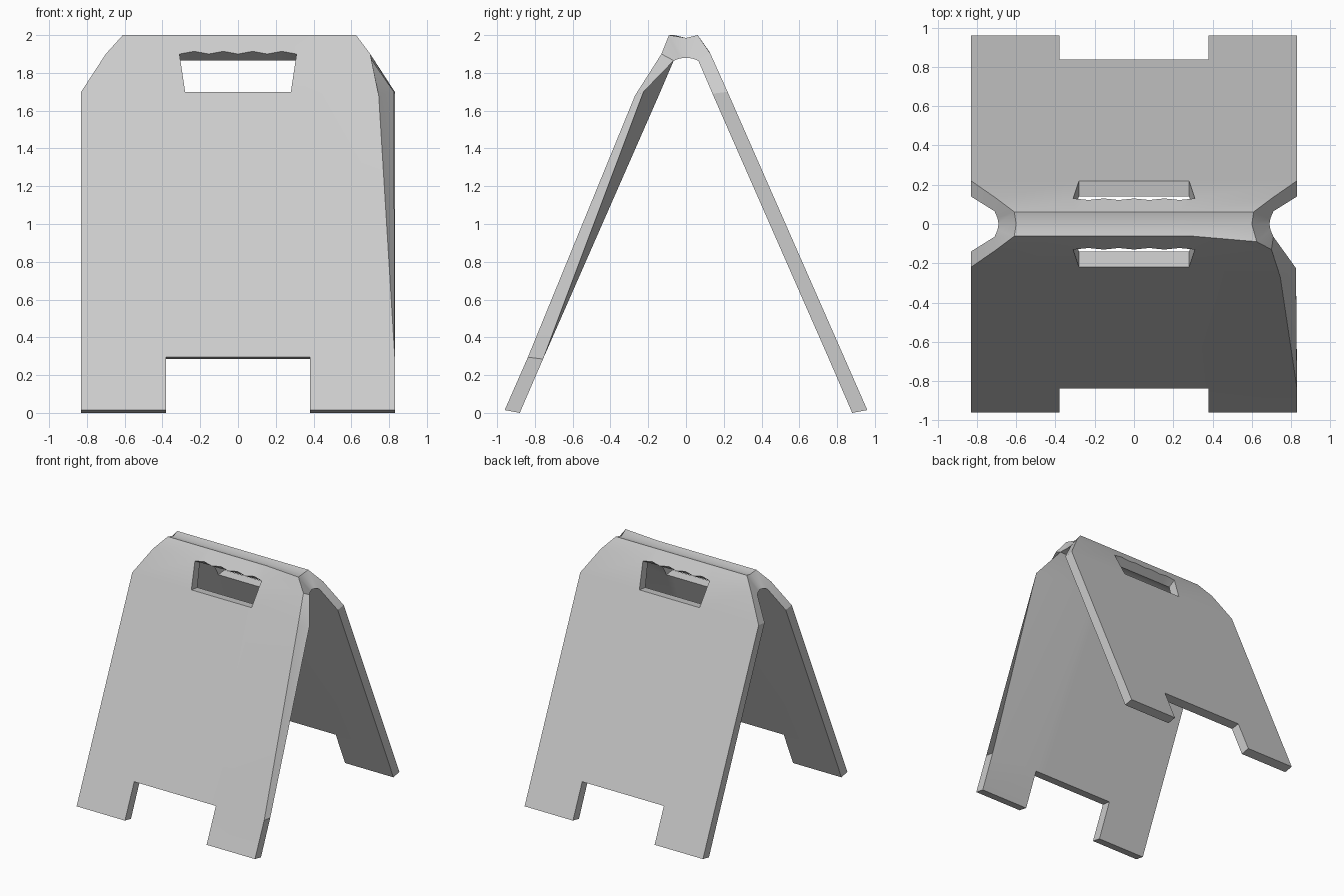
import bpy
import bmesh
from math import radians

cube = bpy.data.objects.get("Cube")
if cube:
    bpy.data.objects.remove(cube, do_unlink=True)

grey = bpy.data.materials.new("light_grey_plastic")
grey.use_nodes = True
grey.diffuse_color = (0.6, 0.6, 0.6, 1)
grey.node_tree.nodes["Principled BSDF"].inputs["Base Color"].default_value = (0.6, 0.6, 0.6, 1)

# Cross-section of one leaf, foot to ridge:
# outer (y, z), inner (y, z), outer and inner edge x, half width of the opening
LEAF = [
    ((0.96, 0.015), (0.88, 0.0), 0.83, 0.83, 0.38),
    ((0.837, 0.295), (0.757, 0.285), 0.83, 0.83, 0.38),
    ((0.22, 1.70), (0.14, 1.69), 0.83, 0.83, 0.28),
    ((0.13, 1.90), (0.065, 1.865), 0.70, 0.71, 0.31),
    ((0.062, 2.0), (0.03, 1.877), 0.61, 0.695, 0.30),
]
RIDGE = ((0, 1.985), (0, 1.88), 0.60, 0.69, 0.30)
STEPS = 8          # columns across the opening
FOOT, HANDLE = 0, 2


def flip(row):
    (oy, oz), (iy, iz), *rest = row
    return ((-oy, oz), (-iy, iz), *rest)


rows = [flip(r) for r in LEAF] + [RIDGE] + LEAF[::-1]
last = len(rows) - 1
bm = bmesh.new()
outer, inner = [], []

# Lay out both skins row by row over the ridge
for r, (out_yz, in_yz, out_x, in_x, half) in enumerate(rows):
    middle = [half * (2 * i / STEPS - 1) for i in range(STEPS + 1)]
    outer.append([bm.verts.new((x, *out_yz)) for x in [-out_x, *middle, out_x]])
    inner.append([bm.verts.new((x, *in_yz)) for x in [-in_x, *middle, in_x]])
    # Finger-grip ripple along the top of each handle
    if min(r, last - r) == HANDLE + 1:
        for v in outer[r][2:-2:2]:
            v.co.z += 0.014
            v.co.y *= 0.94

# Warped upper corner of the front leaf
outer[2][-1].co = (0.745, -0.27, 1.68)
inner[2][-1].co = (0.825, -0.225, 1.70)
outer[4][-1].co = (0.625, -0.09, 2.0)

# Skins, leaving out the foot notches and hand holes
partner = {a: b for ro, ri in zip(outer, inner) for a, b in zip(ro, ri)}
skin = []
for r in range(last):
    band = min(r, last - 1 - r)
    for c in range(STEPS + 2):
        if band in (FOOT, HANDLE) and 1 <= c <= STEPS:
            continue
        quad = (outer[r][c], outer[r][c + 1], outer[r + 1][c + 1], outer[r + 1][c])
        skin.append(bm.faces.new(quad))
rims = [e for e in bm.edges if len(e.link_faces) == 1]
for face in skin:
    bm.faces.new([partner[v] for v in reversed(face.verts)])

# Rim walls joining the skins
for edge in rims:
    a, b = edge.verts
    bm.faces.new((a, b, partner[b], partner[a]))
bmesh.ops.delete(bm, geom=[v for v in bm.verts if not v.link_faces], context='VERTS')
bmesh.ops.recalc_face_normals(bm, faces=bm.faces)

mesh = bpy.data.meshes.new("folding_floor_sign")
bm.to_mesh(mesh)
bm.free()
mesh.materials.append(grey)
sign = bpy.data.objects.new("folding_floor_sign", mesh)
bpy.context.collection.objects.link(sign)
bpy.ops.object.select_all(action='DESELECT')
sign.select_set(True)
bpy.context.view_layer.objects.active = sign
bpy.ops.object.shade_smooth_by_angle(angle=radians(30))
